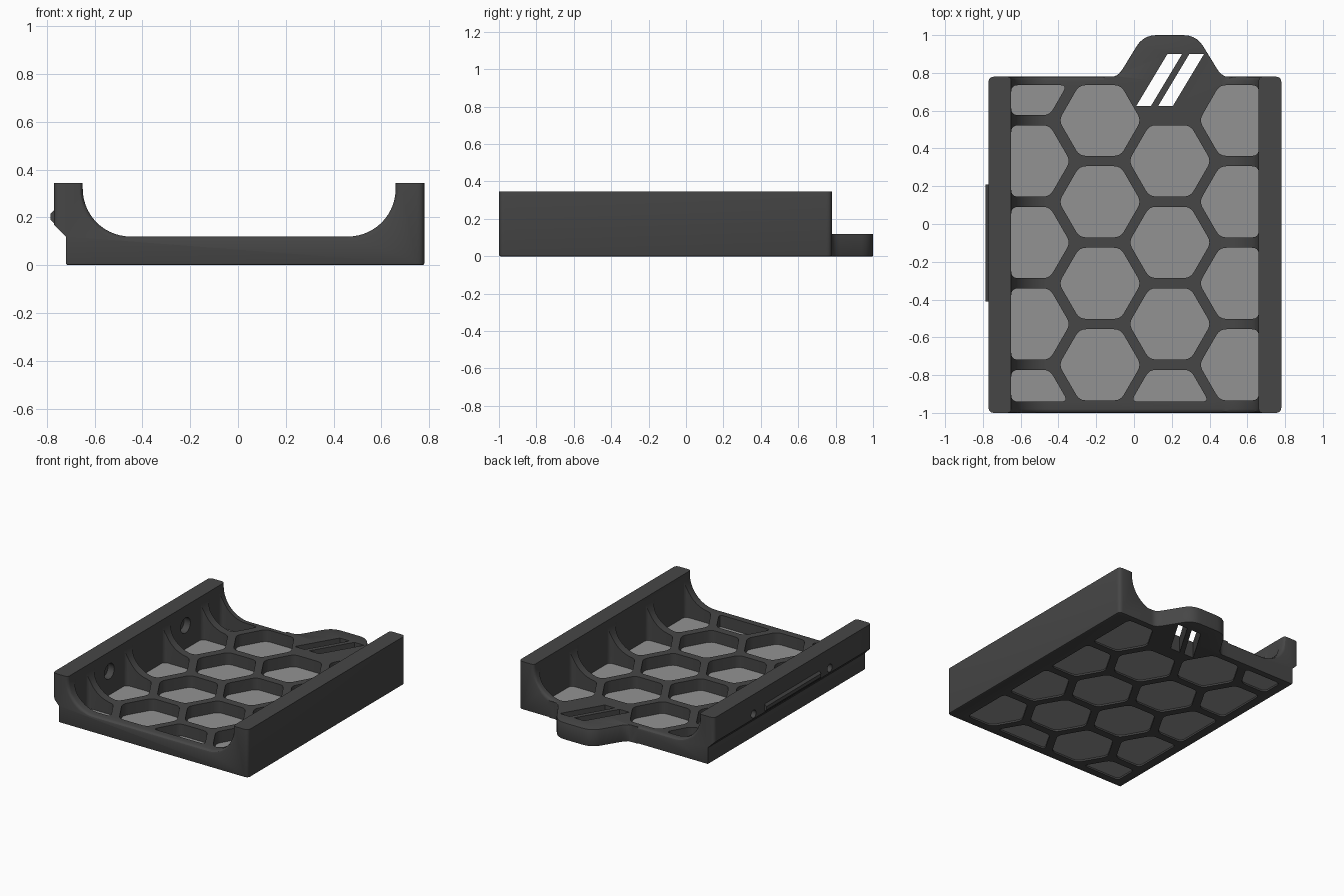
import bpy, bmesh, math
from mathutils import Vector

if "Cube" in bpy.data.objects:
    bpy.data.objects.remove(bpy.data.objects["Cube"])


def material(name, value):
    m = bpy.data.materials.new(name)
    m.diffuse_color = (value, value, value, 1)
    m.use_nodes = True
    m.node_tree.nodes["Principled BSDF"].inputs["Base Color"].default_value = m.diffuse_color
    return m


dark = material("dark_grey", 0.062)
light = material("light_grey", 0.29)


def rounded(points, t, steps=5):
    """Round the corners of a 2D outline; t is the tangent length (single or per corner)."""
    out, n = [], len(points)
    ts = t if isinstance(t, list) else [t] * n
    for i in range(n):
        p, a, b = (Vector(points[j]) for j in (i, i - 1, (i + 1) % n))
        if ts[i] == 0:
            out.append(p)
            continue
        s = p + (a - p).normalized() * min(ts[i], 0.42 * (a - p).length)
        e = p + (b - p).normalized() * min(ts[i], 0.42 * (b - p).length)
        for k in range(steps + 1):
            f = k / steps
            out.append(s * (1 - f) ** 2 + p * 2 * f * (1 - f) + e * f * f)
    return out


def prisms(name, outlines, lo, hi, axis, mat):
    """One object made of 2D outlines extruded along an axis."""
    place = {'x': lambda u, v, w: (w, u, v),
             'y': lambda u, v, w: (u, w, v),
             'z': lambda u, v, w: (u, v, w)}[axis]
    bm = bmesh.new()
    for pts in outlines:
        bot = [bm.verts.new(place(p[0], p[1], lo)) for p in pts]
        top = [bm.verts.new(place(p[0], p[1], hi)) for p in pts]
        bm.faces.new(bot)
        bm.faces.new(top)
        for i in range(len(pts)):
            j = (i + 1) % len(pts)
            bm.faces.new((bot[i], bot[j], top[j], top[i]))
    bmesh.ops.recalc_face_normals(bm, faces=bm.faces)
    me = bpy.data.meshes.new(name)
    bm.to_mesh(me)
    bm.free()
    me.materials.append(mat)
    ob = bpy.data.objects.new(name, me)
    bpy.context.collection.objects.link(ob)
    return ob


def boolean(ob, tool, op):
    m = ob.modifiers.new("cut", 'BOOLEAN')
    m.operation, m.object, m.solver = op, tool, 'EXACT'
    bpy.context.view_layer.objects.active = ob
    bpy.ops.object.modifier_apply(modifier=m.name)
    bpy.data.objects.remove(tool)


def bevel(ob, rule, width, segments):
    """Round the edges whose two end points satisfy the rule."""
    bm = bmesh.new()
    bm.from_mesh(ob.data)
    edges = [e for e in bm.edges if rule(e.verts[0].co, e.verts[1].co)]
    bmesh.ops.bevel(bm, geom=edges, offset=width, segments=segments, profile=0.5,
                    affect='EDGES', clamp_overlap=True)
    bm.to_mesh(ob.data)
    bm.free()


def clip(pts, axis, limit, sign):
    """Keep the part of a convex outline on one side of an axis-aligned line."""
    out = []
    for i, b in enumerate(pts):
        a = pts[i - 1]
        da, db = sign * (a[axis] - limit), sign * (b[axis] - limit)
        if da * db < 0:
            out.append(a.lerp(b, da / (da - db)))
        if db >= 0:
            out.append(b)
    return out


def circle(cx, cy, r, n=24):
    return [(cx + r * math.cos(2 * math.pi * i / n), cy + r * math.sin(2 * math.pi * i / n))
            for i in range(n)]


# Tray: channel cross-section with curved inner corners, trimmed to a rounded rectangle
FLOOR, R, TOP, N = 0.12, 0.20, 0.345, 14
arc = [math.pi / 2 * i / N for i in range(N + 1)]
right = [(0.66 - R + R * math.cos(a), FLOOR + R - R * math.sin(a)) for a in arc]
left = [(-0.65 + R - R * math.sin(a), FLOOR + R - R * math.cos(a)) for a in arc]
section = ([(-0.72, 0), (0.9, 0), (0.9, TOP), (0.66, TOP)] + right + left
           + [(-0.65, TOP), (-0.84, TOP), (-0.84, 0.24), (-0.72, 0.12)])
tray = prisms("tray", [section], -1.1, 0.9, 'y', dark)
outline = [(-0.77, -1), (0.78, -1), (0.78, 0.78), (-0.77, 0.78)]
boolean(tray, prisms("trim", [rounded(outline, 0.03)], -0.1, 0.5, 'z', dark), 'INTERSECT')


# Softened floor lips at both open ends, and a small bevel under the base
def lip(a, b):
    m = (a + b) / 2
    return (any(abs(a.y - y) < 1e-3 and abs(b.y - y) < 1e-3 for y in (-1, 0.78))
            and 0.115 < m.z < 0.34 and -0.655 < m.x < 0.665)


bevel(tray, lip, 0.02, 3)
bevel(tray, lambda a, b: a.z < 1e-3 and b.z < 1e-3, 0.008, 2)

# Pull tab at the back
tab_points = [(-0.16, 0.6), (-0.16, 0.78), (-0.085, 0.78), (0.05, 1.0),
              (0.33, 1.0), (0.465, 0.78), (0.54, 0.78), (0.54, 0.6)]
tab = prisms("tab", [rounded(tab_points, [0, 0, 0.05, 0.07, 0.07, 0.05, 0, 0])],
             0, FLOOR, 'z', dark)
bevel(tab, lambda a, b: abs(a.z - b.z) < 1e-4 and (a.y + b.y) / 2 > 0.782, 0.012, 2)
boolean(tray, tab, 'UNION')

# Honeycomb openings, clipped at the walls and end lips
PITCH, RAD = 0.4315, 0.2175
cells = []
for cx, cy0, count in ((-0.555, 0.765, 5), (-0.18, 0.549, 4), (0.19, 0.334, 4), (0.563, 0.549, 4)):
    for k in range(count):
        cell = [Vector((cx + RAD * math.cos(math.pi / 3 * i),
                        cy0 - k * PITCH + RAD * math.sin(math.pi / 3 * i))) for i in range(6)]
        for axis, limit, sign in ((0, -0.65, 1), (0, 0.66, -1), (1, -0.94, 1), (1, 0.735, -1)):
            cell = clip(cell, axis, limit, sign)
        cells.append(rounded(cell, 0.035, 4))
boolean(tray, prisms("cell_cutter", cells, -0.1, 0.6, 'z', dark), 'DIFFERENCE')

# Plain slanted slots through the tab
slots = [[(x, 0.625), (x + 0.078, 0.625), (x + 0.243, 0.9), (x + 0.165, 0.9)]
         for x in (0.012, 0.128)]
boolean(tray, prisms("slot_cutter", slots, -0.1, 0.3, 'z', dark), 'DIFFERENCE')

# Stepped holes in the left wall
hole_y = (-0.528, 0.334)
for radius, lo, hi in ((0.055, -0.70, -0.58), (0.028, -0.9, -0.68)):
    holes = [circle(y, 0.205, radius) for y in hole_y]
    boolean(tray, prisms("hole_cutter", holes, lo, hi, 'x', dark), 'DIFFERENCE')

# Latch ridge on the outside of the left wall
ridge = [(-0.755, 0.16), (-0.785, 0.19), (-0.785, 0.215), (-0.77, 0.23), (-0.755, 0.23)]
prisms("latch_ridge", [ridge], -0.41, 0.21, 'y', dark)

# Thin light panels filling the bottom of the honeycomb
prisms("honeycomb_panels", cells, 0.012, 0.036, 'z', light)

# Smooth curved areas, keep the edges crisp
bpy.ops.object.select_all(action='DESELECT')
tray.select_set(True)
bpy.context.view_layer.objects.active = tray
bpy.ops.object.shade_smooth_by_angle(angle=math.radians(30))
